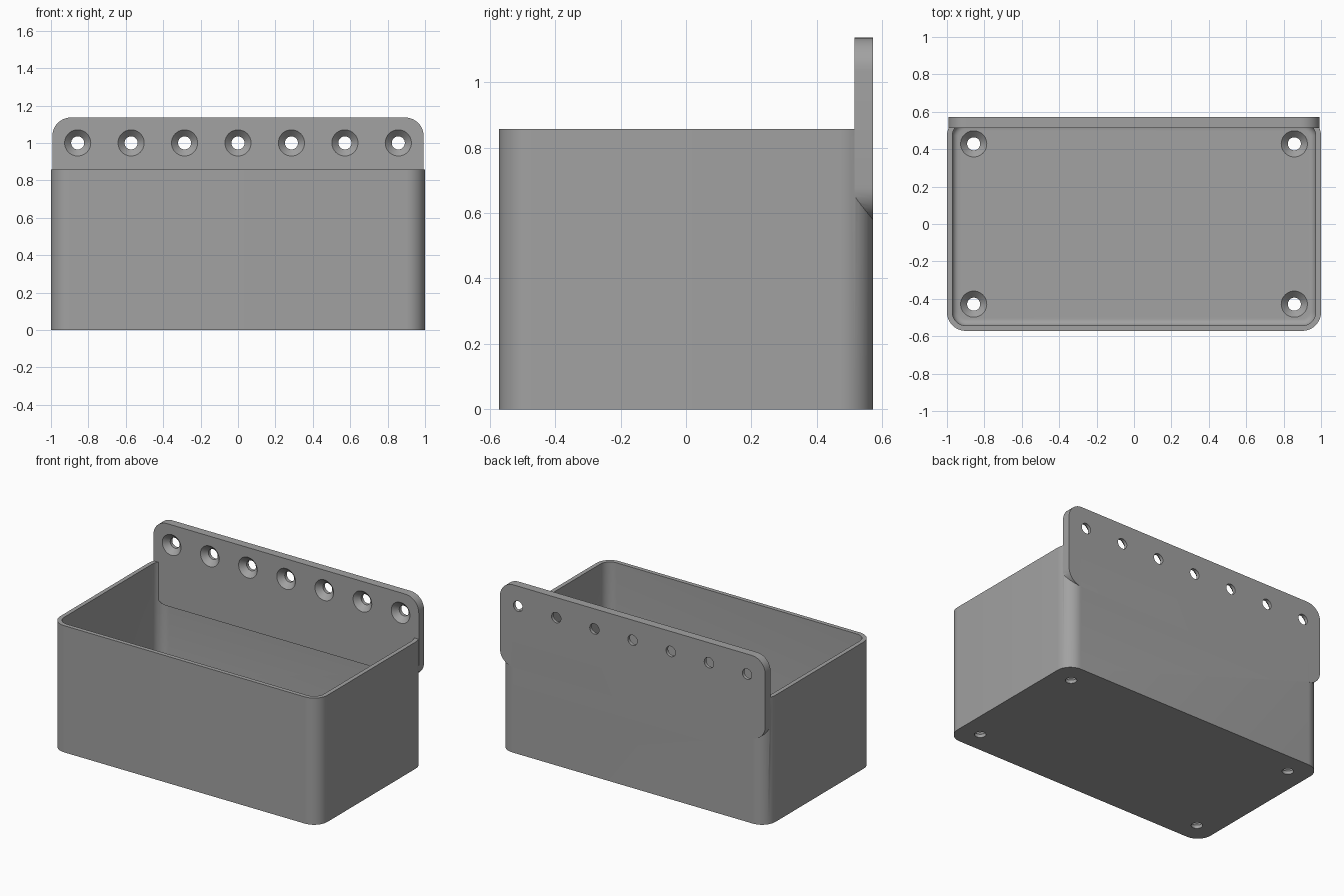
import bpy, bmesh
from math import sin, cos, pi, radians
from mathutils import Matrix

cube = bpy.data.objects.get("Cube")
if cube:
    bpy.data.objects.remove(cube, do_unlink=True)

U = 2 / 7            # grid unit of the bin
HX, HY, H = 1.0, 2 * U, 3 * U
WALL, THICK, R = 0.1 * U, 0.2 * U, 0.1

grey = bpy.data.materials.new("plain grey")
grey.use_nodes = True
grey.diffuse_color = (0.36, 0.36, 0.36, 1)
grey.node_tree.nodes["Principled BSDF"].inputs["Base Color"].default_value = grey.diffuse_color


def outline(hx, hy, r, steps=10):
    """Rounded rectangle, counter-clockwise."""
    pts = []
    for k, (sx, sy) in enumerate([(1, 1), (-1, 1), (-1, -1), (1, -1)]):
        for i in range(steps + 1):
            a = (k + i / steps) * pi / 2
            pts.append((sx * (hx - r) + r * cos(a), sy * (hy - r) + r * sin(a)))
    return pts


def add_loft(bm, hx, hy, r, levels, matrix=Matrix()):
    """Closed solid through rounded outlines given as (z, inset) levels."""
    rings = [[bm.verts.new(matrix @ Matrix.Translation((x, y, z)).translation)
              for x, y in outline(hx - d, hy - d, r - d)] for z, d in levels]
    bm.faces.new(rings[0][::-1])
    bm.faces.new(rings[-1])
    n = len(rings[0])
    for a, b in zip(rings, rings[1:]):
        for i in range(n):
            j = (i + 1) % n
            bm.faces.new((a[i], a[j], b[j], b[i]))


def finish(name, bm):
    bmesh.ops.remove_doubles(bm, verts=bm.verts, dist=1e-5)
    bmesh.ops.recalc_face_normals(bm, faces=bm.faces)
    mesh = bpy.data.meshes.new(name)
    bm.to_mesh(mesh)
    bm.free()
    mesh.materials.append(grey)
    ob = bpy.data.objects.new(name, mesh)
    bpy.context.collection.objects.link(ob)
    return ob


def solid(name, *args):
    bm = bmesh.new()
    add_loft(bm, *args)
    return finish(name, bm)


def combine(target, tool, operation):
    """Apply a boolean and discard the tool object."""
    tool.hide_render = True
    mod = target.modifiers.new("boolean", "BOOLEAN")
    mod.operation, mod.object, mod.solver = operation, tool, "EXACT"
    bpy.ops.object.select_all(action="DESELECT")
    bpy.context.view_layer.objects.active = target
    target.select_set(True)
    bpy.ops.object.modifier_apply(modifier=mod.name)
    bpy.data.objects.remove(tool, do_unlink=True)


# Open box with a filleted floor
box = solid("storage_bin", HX, HY, R, [(0, 0), (H, 0)])
fillet = 0.035
levels = [(THICK + fillet * (1 - cos(a)), fillet * (1 - sin(a)))
          for a in (i * pi / 12 for i in range(7))]
cavity = solid("cavity", HX - WALL, HY - WALL, R - WALL, levels + [(H + 0.2, 0)])
combine(box, cavity, "DIFFERENCE")

# Rounded mounting plate centred on the back rim
upright = Matrix.Translation((0, HY, H)) @ Matrix.Rotation(pi / 2, 4, "X")
plate = solid("mounting_plate", HX - 0.007, U - 0.007, R, [(0, 0), (THICK, 0)], upright)
combine(box, plate, "UNION")

# Countersunk screw holes through the plate and the floor
holes = bmesh.new()
big, small = 0.07, 0.035
screw = [(-0.02, big - small), (THICK - small, big - small), (THICK, 0), (THICK + 0.005, 0)]
spots = [Matrix.Translation((i * U, 0, H + U / 2)) @ Matrix.Translation((0, HY, 0))
         @ Matrix.Rotation(pi / 2, 4, "X") for i in range(-3, 4)]
spots += [Matrix.Translation((sx * 3 * U, sy * 1.5 * U, 0)) for sx in (-1, 1) for sy in (-1, 1)]
for spot in spots:
    add_loft(holes, big, big, big, screw, spot)
combine(box, finish("screw_holes", holes), "DIFFERENCE")

bpy.ops.object.shade_smooth_by_angle(angle=radians(30))
